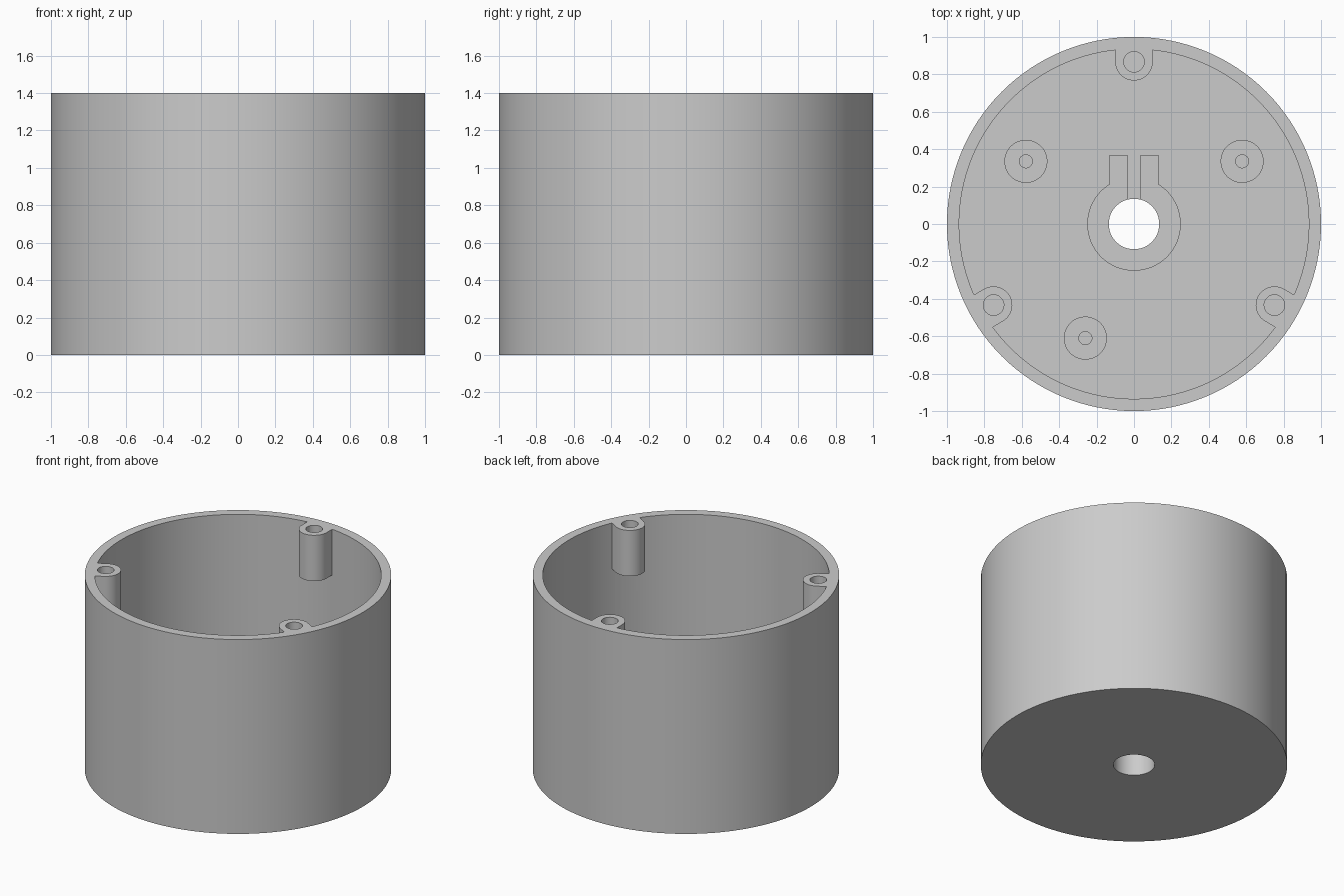
import bpy
import math
from mathutils import Matrix

cube = bpy.data.objects.get("Cube")
if cube:
    bpy.data.objects.remove(cube, do_unlink=True)

HEIGHT = 1.4
INNER = 0.935
FLOOR = 0.07
BORE = 0.135

grey = bpy.data.materials.new("plain grey")
grey.use_nodes = True
colour = (0.6, 0.6, 0.6, 1)
grey.diffuse_color = colour
grey.node_tree.nodes["Principled BSDF"].inputs["Base Color"].default_value = colour


def cylinder(name, radius, low, high, x=0, y=0, sides=48):
    bpy.ops.mesh.primitive_cylinder_add(vertices=sides, radius=radius, depth=high - low,
                                        location=(x, y, (low + high) / 2))
    return finish(name)


def box(name, x, y, z):
    bpy.ops.mesh.primitive_cube_add(size=1, location=[sum(r) / 2 for r in (x, y, z)])
    bpy.context.object.scale = [r[1] - r[0] for r in (x, y, z)]
    return finish(name)


def finish(name):
    obj = bpy.context.object
    obj.name = name
    obj.data.materials.append(grey)
    bpy.ops.object.transform_apply(location=True, rotation=True, scale=True)
    return obj


def combine(target, tool, operation):
    bpy.context.view_layer.objects.active = target
    mod = target.modifiers.new(operation, 'BOOLEAN')
    mod.operation = operation
    mod.solver = 'EXACT'
    mod.object = tool
    bpy.ops.object.modifier_apply(modifier=mod.name)
    bpy.data.objects.remove(tool, do_unlink=True)


def smooth(obj):
    bpy.ops.object.select_all(action='DESELECT')
    obj.select_set(True)
    bpy.context.view_layer.objects.active = obj
    bpy.ops.object.shade_smooth_by_angle(angle=math.radians(30))


# Round cup with a shaft hole in its floor
shell = cylinder("cup_shell", 1, 0, HEIGHT, sides=128)
combine(shell, cylinder("cavity", INNER, FLOOR, HEIGHT + 0.1, sides=128), 'DIFFERENCE')
combine(shell, cylinder("shaft_hole", BORE, -0.1, FLOOR + 0.1), 'DIFFERENCE')

# Three screw bosses hanging from the rim
BOSS_R, BOSS_Y, BOSS_LOW = 0.1, 0.867, 1.07
for angle in (0, 120, 240):
    turn = Matrix.Rotation(math.radians(angle), 4, 'Z')
    boss = cylinder("screw_boss", BOSS_R, BOSS_LOW, HEIGHT, y=BOSS_Y)
    web = box("boss_web", (-BOSS_R, BOSS_R), (BOSS_Y, 0.965), (BOSS_LOW, HEIGHT))
    combine(boss, web, 'UNION')
    # trim the round end so that it stays inside the wall
    rim = cylinder("rim_trim", 0.97, 0, HEIGHT + 0.1, sides=128)
    combine(boss, rim, 'INTERSECT')
    hole = cylinder("screw_hole", 0.055, BOSS_LOW - 0.1, HEIGHT + 0.1, y=BOSS_Y, sides=32)
    boss.data.transform(turn)
    hole.data.transform(turn)
    combine(shell, boss, 'UNION')
    combine(shell, hole, 'DIFFERENCE')
smooth(shell)

# Split clamp hub around the shaft hole
HUB_TOP = 0.4
hub = cylinder("clamp_hub", 0.25, FLOOR, HUB_TOP, sides=64)
combine(hub, box("clamp_ears", (-0.132, 0.132), (0.1, 0.37), (FLOOR, HUB_TOP)), 'UNION')
combine(hub, cylinder("hub_bore", BORE, 0, HUB_TOP + 0.1), 'DIFFERENCE')
combine(hub, box("clamp_slot", (-0.034, 0.034), (0, 0.5), (0, HUB_TOP + 0.1)), 'DIFFERENCE')
smooth(hub)

# Three drilled standoffs on the floor
STANDOFF_TOP = 0.27
for label, x, y in (("left", 0.578, 0.335), ("right", -0.578, 0.335), ("front", -0.26, -0.61)):
    post = cylinder(label + "_standoff", 0.115, FLOOR, STANDOFF_TOP, x, y)
    combine(post, cylinder("pilot_hole", 0.035, FLOOR + 0.01, STANDOFF_TOP + 0.1, x, y, 24), 'DIFFERENCE')
    smooth(post)
